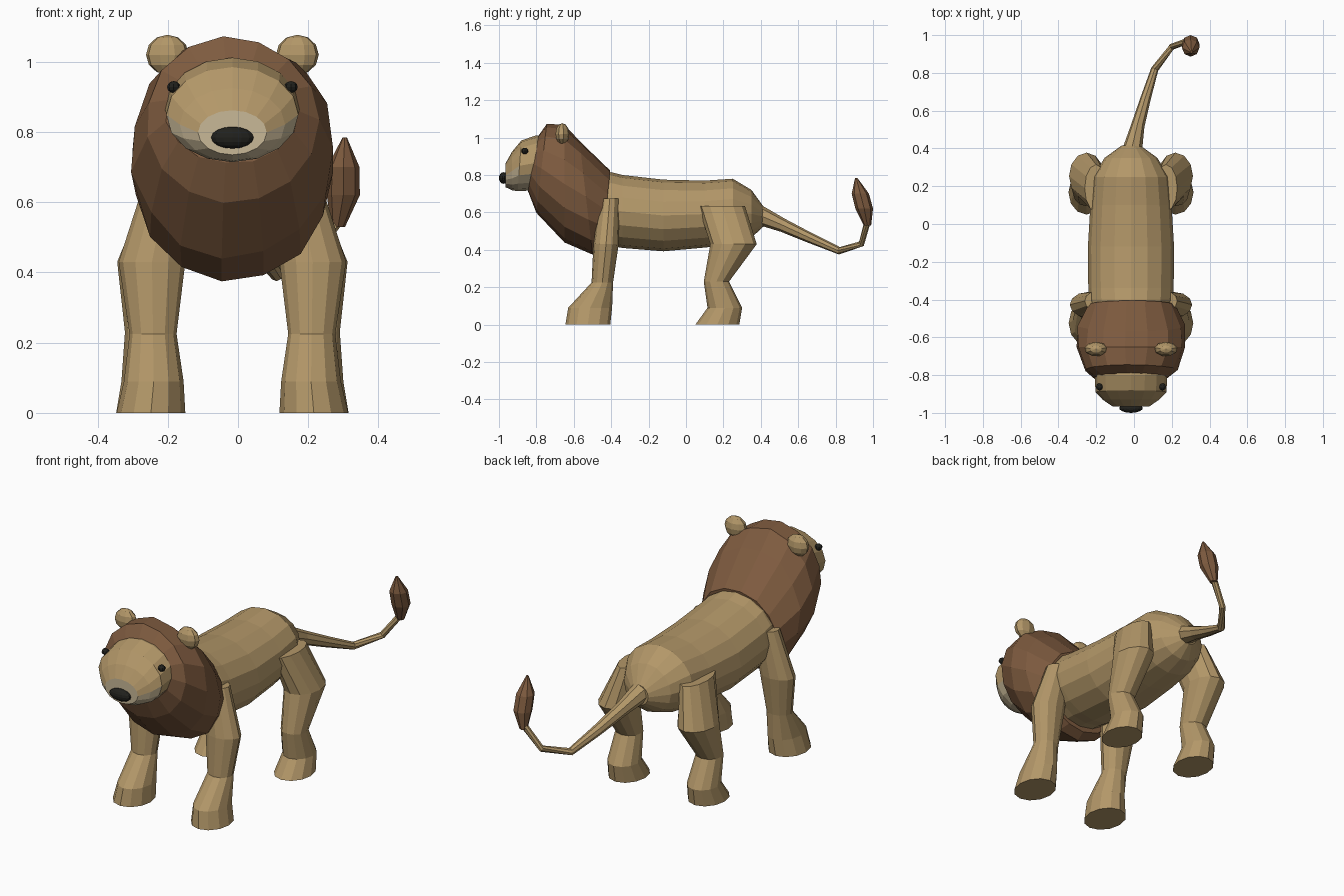
import bpy, bmesh, math, random
from mathutils import Vector

if "Cube" in bpy.data.objects:
    bpy.data.objects.remove(bpy.data.objects["Cube"])

random.seed(4)
CX = -0.016  # body midline (the tail tip swings to +x)


def material(name, rgb):
    m = bpy.data.materials.new(name)
    m.diffuse_color = (*rgb, 1)
    m.use_nodes = True
    m.node_tree.nodes["Principled BSDF"].inputs["Base Color"].default_value = m.diffuse_color
    return m


TAN = material("tan fur", (0.45, 0.31, 0.14))
BROWN = material("brown mane", (0.21, 0.105, 0.05))
PALE = material("pale muzzle", (0.58, 0.48, 0.31))
DARK = material("dark", (0.015, 0.015, 0.012))


def loft(name, rings, sides, mat, jitter=0.0):
    """Skin a closed tube through rings given as (centre, u axis, v axis)."""
    bm = bmesh.new()
    loops = []
    for c, u, v in rings:
        loop = []
        for i in range(sides):
            a = 2 * math.pi * i / sides
            k = 1 + random.uniform(-jitter, jitter)
            p = Vector(c) + k * (Vector(u) * math.cos(a) + Vector(v) * math.sin(a))
            loop.append(bm.verts.new(p))
        loops.append(loop)
    for a, b in zip(loops, loops[1:]):
        for i in range(sides):
            j = (i + 1) % sides
            bm.faces.new((a[i], a[j], b[j], b[i]))
    bm.faces.new(loops[0])
    bm.faces.new(loops[-1])
    bmesh.ops.recalc_face_normals(bm, faces=bm.faces)
    me = bpy.data.meshes.new(name)
    bm.to_mesh(me)
    bm.free()
    me.materials.append(mat)
    ob = bpy.data.objects.new(name, me)
    bpy.context.collection.objects.link(ob)
    return ob


def spine_rings(profile):
    """Rings from (top y, top z, bottom y, bottom z, half width)."""
    out = []
    for ty, tz, by, bz, hw in profile:
        out.append(((CX, (ty + by) / 2, (tz + bz) / 2), (hw, 0, 0),
                    (0, (ty - by) / 2, (tz - bz) / 2)))
    return out


def blob(name, loc, size, mat, seg=10, rows=6):
    bpy.ops.mesh.primitive_uv_sphere_add(segments=seg, ring_count=rows, radius=1, location=loc)
    ob = bpy.context.object
    ob.name = name
    ob.scale = size
    ob.data.materials.append(mat)
    return ob


# body
body = [(-0.55, .80, .43, .20), (-0.40, .815, .42, .222), (-0.34, .80, .41, .226),
        (-0.12, .775, .392, .228), (0.10, .77, .412, .215), (0.25, .78, .43, .20),
        (0.35, .72, .465, .14), (0.415, .63, .525, .05)]
loft("body", spine_rings([(y, t, y, b, w) for y, t, b, w in body]), 16, TAN)

# mane
loft("mane", spine_rings([
    (-0.79, 1.01, -0.845, .712, .19),
    (-0.745, 1.07, -0.80, .60, .245),
    (-0.65, 1.065, -0.65, .44, .29),
    (-0.57, .99, -0.50, .378, .286),
    (-0.405, .825, -0.45, .40, .232)]), 15, BROWN, 0.022)

# head with a pale lower muzzle
head = loft("head", spine_rings([
    (-0.965, .862, -0.965, .735, .098),
    (-0.93, .925, -0.93, .718, .15),
    (-0.88, .985, -0.90, .714, .188),
    (-0.80, 1.012, -0.80, .718, .192),
    (-0.68, 1.00, -0.68, .72, .17)]), 16, TAN)
head.data.materials.append(PALE)
for f in head.data.polygons:
    if f.center.z < .825 or f.center.y < -0.96:
        f.material_index = 1

# nose
blob("nose", (CX, -0.975, .784), (.062, .025, .031), DARK, 14, 8)

for s, side in ((-1, "left"), (1, "right")):
    # eyes and ears
    blob("eye_" + side, (CX + s * .167, -0.862, .928), (.019, .019, .017), DARK, 8, 6)
    blob("ear_" + side, (CX + s * .185, -0.662, 1.02), (.062, .038, .057), TAN, 9, 6)

    # legs: z, front y, back y, centre x, half width
    legs = {
        "front_leg_": [(.675, -0.46, -0.355, .18, .065), (.43, -0.495, -0.36, .229, .095),
                       (.225, -0.505, -0.39, .226, .067), (.09, -0.63, -0.395, .224, .085),
                       (0, -0.645, -0.405, .232, .098)],
        "hind_leg_": [(.635, .065, .315, .185, .06), (.43, .13, .378, .235, .093),
                      (.23, .095, .23, .238, .068), (.09, .115, .30, .236, .08),
                      (0, .05, .285, .236, .095)],
    }
    for name, prof in legs.items():
        loft(name + side, [((CX + s * x, (f + b) / 2, z), (hw, 0, 0), (0, (b - f) / 2, 0))
                           for z, f, b, x, hw in prof], 12, TAN)

# tail: tapered tube along a path of (x, y, z, radius)
path = [(-0.014, .37, .595, .055), (.02, .52, .53, .036), (.06, .66, .465, .028),
        (.11, .82, .395, .02), (.20, .938, .432, .017), (.285, .97, .55, .017)]
pts = [Vector(p[:3]) for p in path]
rings = []
for i, p in enumerate(pts):
    d = (pts[min(i + 1, len(pts) - 1)] - pts[max(i - 1, 0)]).normalized()
    v = d.cross(Vector((1, 0, 0))).normalized()
    rings.append((p, v.cross(d) * path[i][3], v * path[i][3]))
loft("tail", rings, 8, TAN)

# tail tuft
loft("tail_tuft", [((x, y, z), (r, 0, 0), (0, r, 0)) for x, y, z, r in (
    (.285, .97, .53, .02), (.30, .953, .62, .047), (.30, .932, .70, .046),
    (.304, .91, .785, .006))], 8, BROWN)
